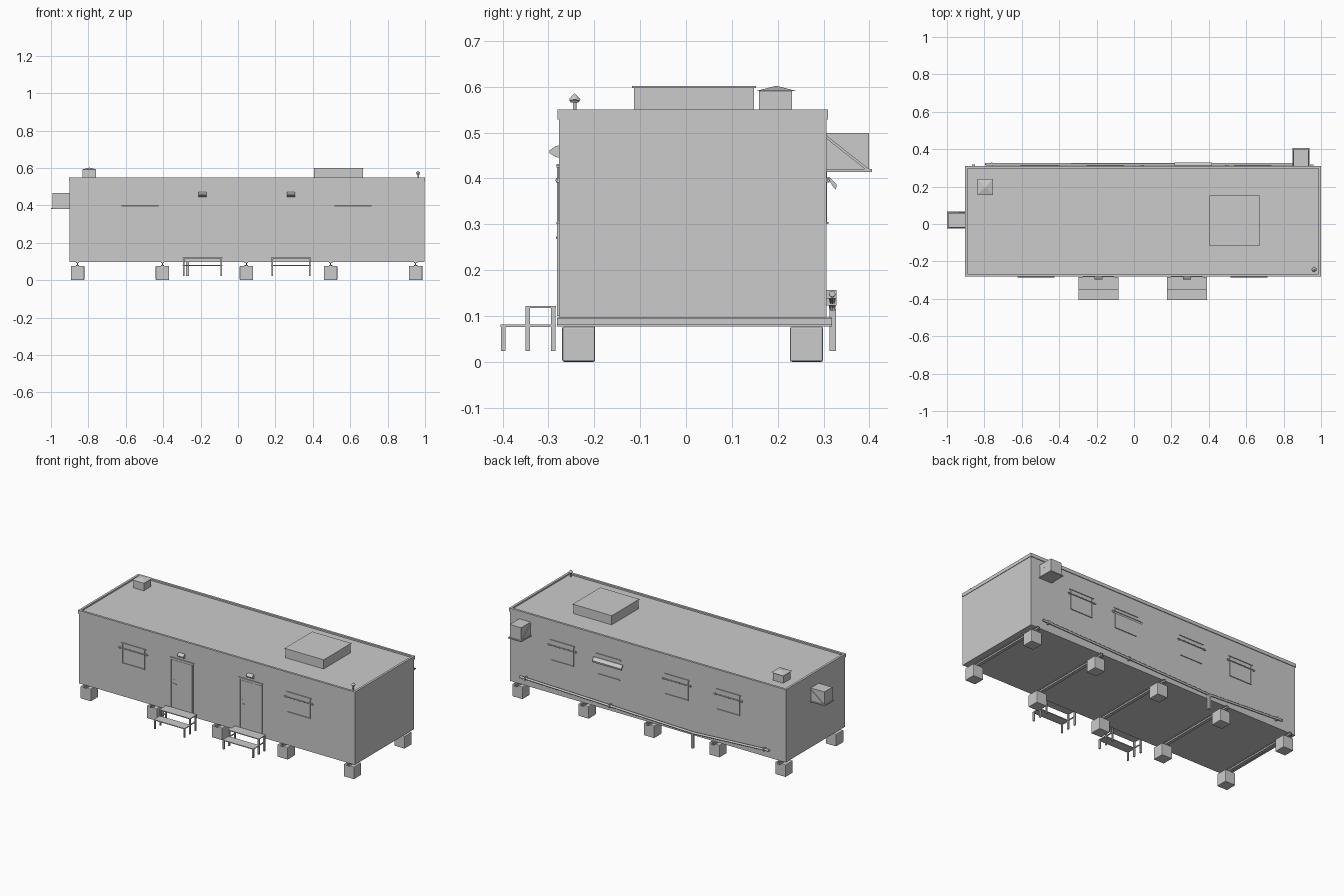
import bpy, bmesh
from math import radians
from mathutils import Vector, Matrix

if "Cube" in bpy.data.objects:
    bpy.data.objects.remove(bpy.data.objects["Cube"])

def finish(name, bm):
    bmesh.ops.recalc_face_normals(bm, faces=bm.faces)
    me = bpy.data.meshes.new(name)
    bm.to_mesh(me)
    bm.free()
    ob = bpy.data.objects.new(name, me)
    bpy.context.collection.objects.link(ob)
    return ob

def box(name, x0, x1, y0, y1, z0, z1, bevel=0):
    bm = bmesh.new()
    m = Matrix.Translation(((x0 + x1) / 2, (y0 + y1) / 2, (z0 + z1) / 2))
    bmesh.ops.create_cube(bm, size=1, matrix=m @ Matrix.Diagonal((x1 - x0, y1 - y0, z1 - z0, 1)))
    if bevel:
        bmesh.ops.bevel(bm, geom=bm.edges[:], offset=bevel, segments=2, profile=0.5, affect='EDGES')
    return finish(name, bm)

def cone(name, x, y, z0, z1, r0, r1, n=12, turn=0):
    bm = bmesh.new()
    m = Matrix.Translation((x, y, (z0 + z1) / 2)) @ Matrix.Rotation(radians(turn), 4, 'Z')
    bmesh.ops.create_cone(bm, cap_ends=True, segments=n, radius1=r0, radius2=r1, depth=z1 - z0, matrix=m)
    return finish(name, bm)

def prism(name, profile, x0, x1):
    # yz profile pushed along x
    bm = bmesh.new()
    f = bm.faces.new([bm.verts.new((x0, y, z)) for y, z in profile])
    ext = bmesh.ops.extrude_face_region(bm, geom=[f])
    bmesh.ops.translate(bm, vec=(x1 - x0, 0, 0), verts=[v for v in ext['geom'] if isinstance(v, bmesh.types.BMVert)])
    return finish(name, bm)

def tube(name, pts, r):
    cu = bpy.data.curves.new(name, 'CURVE')
    cu.dimensions = '3D'
    cu.bevel_depth, cu.bevel_resolution, cu.use_fill_caps = r, 2, True
    sp = cu.splines.new('POLY')
    sp.points.add(len(pts) - 1)
    for p, co in zip(sp.points, pts):
        p.co = (*co, 1)
    ob = bpy.data.objects.new(name, cu)
    bpy.context.collection.objects.link(ob)

FRONT, BACK, LEFT, RIGHT = -0.277, 0.306, -0.9, 0.997

# Cabin and roof rim
box("cabin_body", LEFT, RIGHT, FRONT, BACK, 0.096, 0.541)
xa, xb, ya, yb, w = -0.904, 1.0, -0.28, 0.31, 0.014
box("roof_rim_front", xa, xb, ya, ya + w, 0.529, 0.55)
box("roof_rim_back", xa, xb, yb - w, yb, 0.529, 0.55)
box("roof_rim_left", xa, xa + w, ya + w, yb - w, 0.529, 0.55)
box("roof_rim_right", xb - w, xb, ya + w, yb - w, 0.529, 0.55)

# Footings and floor beams
for x in (-0.858, -0.404, 0.045, 0.495, 0.95):
    for y in (-0.234, 0.263):
        box("footing", x - 0.036, x + 0.036, y - 0.036, y + 0.036, 0, 0.077, 0.004)
    box("beam_bottom_flange", x - 0.009, x + 0.009, -0.281, 0.318, 0.077, 0.081)
    box("beam_web", x - 0.003, x + 0.003, -0.281, 0.318, 0.081, 0.093)
    box("beam_top_flange", x - 0.009, x + 0.009, -0.281, 0.318, 0.093, 0.097)

# Roof hatch, square vent and mushroom vent
box("hatch_base", 0.407, 0.668, -0.113, 0.148, 0.54, 0.597)
box("hatch_lid", 0.403, 0.672, -0.118, 0.153, 0.597, 0.601)
box("vent_box", -0.831, -0.759, 0.159, 0.231, 0.54, 0.592)
cone("vent_cap", -0.795, 0.197, 0.591, 0.602, 0.06, 0, 4, 45)
cone("mushroom_stem", 0.963, -0.243, 0.54, 0.572, 0.004, 0.004)
cone("mushroom_collar", 0.963, -0.243, 0.565, 0.571, 0.008, 0.012)
cone("mushroom_cap", 0.963, -0.243, 0.572, 0.585, 0.013, 0.001)

# Doors with ledge, handle and lamp, plus steps
for x in (-0.19, 0.283):
    a, b = x - 0.078, x + 0.078
    f = FRONT - 0.004
    box("door_jamb_left", a, a + 0.005, f, FRONT, 0.1, 0.427)
    box("door_jamb_right", b - 0.005, b, f, FRONT, 0.1, 0.427)
    box("door_head", a, b, f, FRONT, 0.42, 0.427)
    box("door_panel", a + 0.008, b - 0.008, FRONT - 0.0015, FRONT, 0.1, 0.415)
    box("door_ledge", x - 0.084, x + 0.084, FRONT - 0.006, FRONT, 0.427, 0.431)
    hx = x - 0.055
    box("handle_plate", hx - 0.005, hx + 0.005, f, FRONT, 0.262, 0.298)
    box("handle_lever", hx - 0.003, hx + 0.018, f - 0.003, f, 0.268, 0.273)
    prism("door_lamp", [(FRONT, 0.445), (FRONT, 0.472), (-0.285, 0.47), (-0.298, 0.461),
                        (-0.298, 0.455), (-0.285, 0.447)], x - 0.021, x + 0.021)
    a, b = x - 0.106, x + 0.106
    box("upper_tread", a, b, -0.35, -0.284, 0.117, 0.122)
    box("lower_tread", a, b, -0.405, -0.345, 0.076, 0.081)
    for lx in (a + 0.005, b - 0.005):
        for y, top in ((-0.399, 0.078), (-0.345, 0.12), (-0.29, 0.12)):
            box("step_leg", lx - 0.004, lx + 0.004, y - 0.005, y + 0.005, 0.023, top)
        box("step_side_rail", lx - 0.003, lx + 0.003, -0.35, -0.284, 0.076, 0.081)

# Windows: frame, top hood and shutter rod
def window(x, wall, out):
    def bar(name, x0, x1, d, z0, z1):
        box(name, x + x0, x + x1, min(wall, wall + out * d), max(wall, wall + out * d), z0, z1)
    bar("window_sill", -0.077, 0.077, 0.005, 0.3, 0.305)
    bar("window_head", -0.085, 0.085, 0.005, 0.424, 0.429)
    for s in (-0.077, 0.073):
        bar("window_side", s, s + 0.004, 0.002, 0.305, 0.424)
    y = wall + out * 0.005
    tube("shutter_rod", [(x - 0.1, y, 0.396), (x + 0.1, y, 0.396)], 0.003)
    for s in (-0.09, 0.09):
        bar("rod_bracket", s - 0.004, s + 0.004, 0.007, 0.391, 0.401)

for x in (-0.524, 0.615):
    window(x, FRONT, -1)
for x in (0.634, 0.316, -0.154, -0.507):
    window(x, BACK, 1)

# Tilted awning over one back window
prism("awning", [(0.308, 0.403), (0.312, 0.403), (0.329, 0.387), (0.327, 0.376), (0.322, 0.38)], 0.216, 0.416)

# Drain pipe along the back
y = 0.319
tube("drain_pipe", [(0.92, y, 0.148), (0.5, y, 0.138), (-0.27, y, 0.117), (-0.795, y, 0.147)], 0.007)
box("drain_post", -0.277, -0.263, 0.313, 0.327, 0.023, 0.115)
for px, pz in ((0.88, 0.147), (0.3, 0.132), (-0.76, 0.145)):
    box("pipe_clip", px - 0.004, px + 0.004, BACK, 0.328, pz - 0.009, pz + 0.009)

# Wall cooling units with bracket plate and diagonal struts, built facing +y then placed
def cooler(matrix):
    parts = [box("cooler_case", -0.039, 0.039, 0, 0.093, 0.004, 0.085),
             box("cooler_shelf", -0.045, 0.045, 0, 0.1, 0, 0.006)]
    for s in (-0.043, 0.039):
        parts.append(prism("cooler_strut", [(0, 0.08), (0, 0.073), (0.085, 0.006), (0.094, 0.006)], s, s + 0.004))
    for p in parts:
        p.data.transform(matrix)

cooler(Matrix.Translation((0.893, BACK, 0.414)))
cooler(Matrix.Translation((LEFT, 0.021, 0.38)) @ Matrix.Rotation(radians(90), 4, 'Z'))
